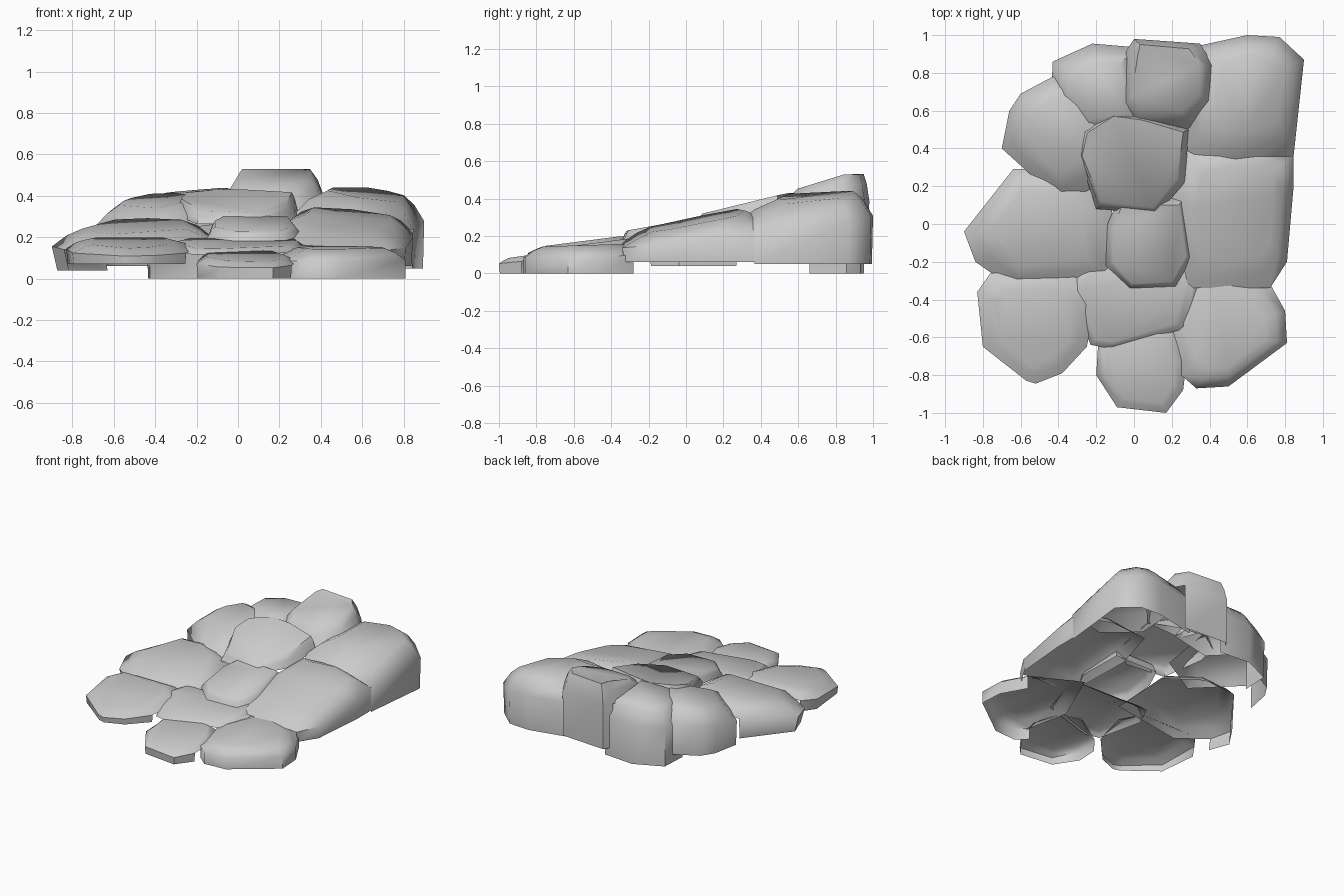
import bpy, bmesh, random
from mathutils import Vector

if "Cube" in bpy.data.objects:
    bpy.data.objects.remove(bpy.data.objects["Cube"])

random.seed(4)
stone = bpy.data.materials.new("stone_grey")
stone.diffuse_color = (0.6, 0.6, 0.6, 1)
stone.use_nodes = True
stone.node_tree.nodes["Principled BSDF"].inputs["Base Color"].default_value = stone.diffuse_color
rocks = []


def rock(name, outline, z0, z_front, z_back, **shape):
    """Register a boulder: outline from above, foot height, crown height at its front and back."""
    pts = [Vector(p) for p in outline]
    if sum(a.cross(b) for a, b in zip(pts, pts[1:] + pts[:1])) < 0:
        pts.reverse()
    rocks.append((name, pts, z0, z_front, z_back, shape))


def inside(p, poly):
    hit = False
    for a, b in zip(poly, poly[1:] + poly[:1]):
        if (a.y > p.y) != (b.y > p.y) and p.x < a.x + (b.x - a.x) * (p.y - a.y) / (b.y - a.y):
            hit = not hit
    return hit


def build(name, pts, z0, z_front, z_back, tilt=0.0, shoulder=0.6, crown=0.8, foot=0.98, cap=1.0, shift=(0, 0)):
    """Open-bottomed shell: foot, shoulder, rim and crown rings; walls buried in a neighbour are left out."""
    c = sum(pts, Vector((0, 0))) / len(pts)
    y0, y1 = min(p.y for p in pts), max(p.y for p in pts)
    others = [r[1] for r in rocks if r[0] != name]
    jitter = [random.uniform(0.93, 1.05) for _ in pts]

    def top(p):
        return min(cap, z_front + (z_back - z_front) * (p.y - y0) / (y1 - y0) + tilt * (p.x - c.x))

    bm = bmesh.new()
    rings = []
    for scale, level, k in ((foot, 0, 0), (1, shoulder, 0),
                            ((1 + crown) / 2, 0.35 * shoulder + 0.65, 0.5), (crown, 1, 1)):
        ring = []
        for p, j in zip(pts, jitter):
            q = c + (p - c) * scale * (1 + (j - 1) * k) + Vector(shift) * k
            ring.append(bm.verts.new((q.x, q.y, z0 + (top(q) - z0) * level)))
        rings.append(ring)
    n = len(pts)
    for level, (lo, hi) in enumerate(zip(rings, rings[1:])):
        for i in range(n):
            j = (i + 1) % n
            edge = pts[j] - pts[i]
            probe = (pts[i] + pts[j]) / 2 + Vector((edge.y, -edge.x)).normalized() * 0.04
            if level == 0 and any(inside(probe, o) for o in others):
                continue
            bm.faces.new((lo[i], lo[j], hi[j], hi[i]))
    bm.faces.new(rings[-1])
    bmesh.ops.delete(bm, geom=[v for v in bm.verts if not v.link_faces], context='VERTS')
    me = bpy.data.meshes.new(name)
    bm.to_mesh(me)
    bm.free()
    me.materials.append(stone)
    ob = bpy.data.objects.new(name, me)
    bpy.context.collection.objects.link(ob)
    bpy.ops.object.select_all(action='DESELECT')
    ob.select_set(True)
    bpy.context.view_layer.objects.active = ob
    bpy.ops.object.shade_smooth_by_angle(angle=0.95)


# front row of low stones
rock("front_stone", [(-.20, -.80), (-.09, -.97), (.17, -1), (.26, -.88), (.28, -.72),
                     (.20, -.55), (.02, -.51), (-.19, -.64)], 0, .075, .145, shoulder=.7, crown=.8)
rock("front_left_stone", [(-.83, -.36), (-.80, -.65), (-.57, -.83), (-.52, -.845), (-.38, -.79),
                          (-.25, -.65), (-.20, -.40), (-.30, -.26), (-.76, -.26)],
     .07, .135, .21, shoulder=.6, crown=.68)
rock("front_right_stone", [(.81, -.63), (.80, -.46), (.70, -.28), (.35, -.10), (.18, -.50),
                           (.25, -.80), (.33, -.87), (.50, -.86)], 0, .14, .165, shoulder=.6, crown=.65, foot=1)
rock("front_centre_stone", [(-.28, -.20), (-.34, -.34), (-.23, -.64), (-.12, -.66), (.28, -.55),
                            (.36, -.22)], .06, .14, .20, shoulder=.7, crown=.85)

# middle row
rock("middle_left_stone", [(-.90, -.04), (-.64, .29), (-.38, .30), (-.12, .14), (-.10, -.28),
                           (-.64, -.34), (-.84, -.20)], .04, .20, .31, tilt=.05, shoulder=.6, crown=.62, foot=.93)
rock("middle_centre_stone", [(-.15, -.22), (-.14, .00), (-.08, .14), (.27, .14), (.31, -.18),
                             (.22, -.33), (-.02, -.34)], .13, .225, .31, shoulder=.55, crown=.86)
rock("middle_right_stone", [(.845, .20), (.81, -.20), (.72, -.34), (.26, -.34), (.18, .10),
                            (.24, .40), (.55, .44), (.845, .38)], .06, .20, .36, tilt=-.1, shoulder=.62, crown=.64)

# upper slab and back row
rock("upper_slab", [(-.28, .50), (-.29, .36), (-.20, .08), (.12, .05), (.27, .22), (.29, .50),
                    (.05, .58), (-.12, .60)], .20, .31, .445, shoulder=.55, crown=.9, cap=.43)
rock("back_left_side_stone", [(-.70, .40), (-.66, .60), (-.60, .69), (-.43, .78), (-.08, .68),
                              (-.10, .25), (-.38, .11)], .06, .31, .43, tilt=.1, shoulder=.66, crown=.58)
rock("back_left_stone", [(-.44, .66), (-.43, .86), (-.22, .955), (.02, .935), (.06, .50),
                         (-.25, .45)], 0, .42, .43, tilt=.08, shoulder=.68, crown=.62)
rock("back_centre_stone", [(-.08, .60), (-.04, .92), (.00, .98), (.35, .955), (.42, .84),
                           (.42, .63), (.30, .50), (.00, .49)], .06, .42, .57,
     shoulder=.7, crown=.72, cap=.53, shift=(-.01, .03))
rock("back_right_stone", [(.28, .93), (.60, 1), (.77, .99), (.90, .87), (.845, .36),
                          (.52, .26), (.26, .40)], .05, .36, .46, tilt=-.16, shoulder=.66, crown=.55,
     cap=.44, shift=(.03, .03))

for r in rocks:
    build(*r[:5], **r[5])
